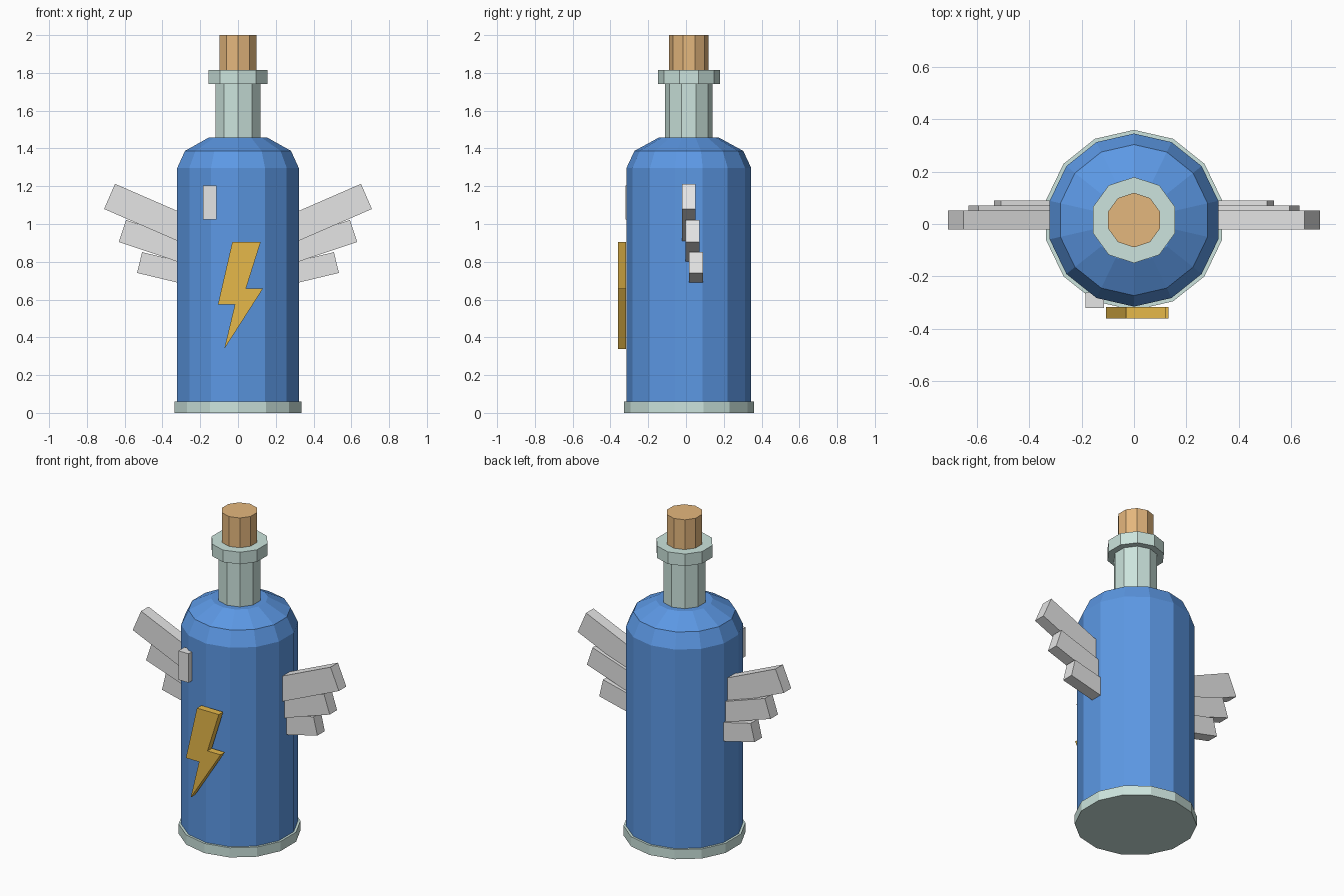
import bpy, bmesh, math
from mathutils import Matrix, Vector

if "Cube" in bpy.data.objects:
    bpy.data.objects.remove(bpy.data.objects["Cube"])

CY = 0.015  # bottle axis sits slightly behind centre


def srgb(r, g, b):
    f = lambda c: c / 12.92 if c <= 0.04045 else ((c + 0.055) / 1.055) ** 2.4
    return tuple(f(v / 255) for v in (r, g, b)) + (1.0,)


def material(name, rgb):
    m = bpy.data.materials.new(name)
    m.diffuse_color = srgb(*rgb)
    m.use_nodes = True
    m.node_tree.nodes["Principled BSDF"].inputs["Base Color"].default_value = m.diffuse_color
    return m


blue = material("blue liquid", (92, 152, 228))
glass = material("pale glass", (204, 228, 221))
cork_brown = material("cork brown", (228, 183, 125))
gold = material("gold", (230, 184, 74))
white = material("feather white", (229, 229, 229))


def finish(name, bm, mat):
    bmesh.ops.recalc_face_normals(bm, faces=bm.faces)
    me = bpy.data.meshes.new(name)
    bm.to_mesh(me)
    bm.free()
    me.materials.append(mat)
    ob = bpy.data.objects.new(name, me)
    bpy.context.collection.objects.link(ob)
    return ob


def lathe(name, profile, sides, mat):
    """Capped faceted turning from (radius, z) points, with a corner facing front."""
    bm = bmesh.new()
    rings = []
    for r, z in profile:
        rings.append([bm.verts.new((r * math.sin(2 * math.pi * i / sides),
                                    CY - r * math.cos(2 * math.pi * i / sides), z))
                      for i in range(sides)])
    for a, b in zip(rings, rings[1:]):
        for i in range(sides):
            j = (i + 1) % sides
            bm.faces.new((a[i], a[j], b[j], b[i]))
    bm.faces.new(rings[0])
    bm.faces.new(rings[-1])
    return finish(name, bm, mat)


def box(name, size, matrix, mat):
    bm = bmesh.new()
    bmesh.ops.create_cube(bm, size=1, matrix=matrix @ Matrix.Diagonal((*size, 1)))
    return finish(name, bm, mat)


# Bottle, from base to cork
lathe("base_ring", [(0.344, 0), (0.344, 0.06)], 14, glass)
lathe("bottle_body", [(0.33, 0.05), (0.33, 1.297), (0.288, 1.387), (0.16, 1.457)], 14, blue)
lathe("neck", [(0.125, 1.44), (0.125, 1.745)], 10, glass)
lathe("lip", [(0.164, 1.74), (0.164, 1.815)], 10, glass)
lathe("cork", [(0.104, 1.80), (0.104, 2.0)], 10, cork_brown)

# Lightning bolt plate on the front
bolt = [(-0.03, 0.905), (0.12, 0.905), (0.042, 0.658), (0.132, 0.658),
        (-0.073, 0.338), (-0.016, 0.575), (-0.106, 0.575)]
bm = bmesh.new()
face = bm.faces.new([bm.verts.new((x, -0.36, z)) for x, z in bolt])
ext = bmesh.ops.extrude_face_region(bm, geom=[face])
bmesh.ops.translate(bm, vec=(0, 0.043, 0),
                    verts=[v for v in ext["geom"] if isinstance(v, bmesh.types.BMVert)])
finish("lightning_bolt", bm, gold)

# Glint block on the front
box("glint", (0.07, 0.06, 0.18), Matrix.Translation((-0.15, -0.291, 1.115)), white)

# Wings: tip x, tip z, y centre, width, upward angle, length
feathers = [(0.68, 1.146, 0.015, 0.145, 23.5, 0.45),
            (0.612, 0.963, 0.035, 0.123, 18.5, 0.37),
            (0.521, 0.796, 0.053, 0.113, 13.5, 0.27)]
for side, label in ((1, "right"), (-1, "left")):
    for n, (x, z, y, w, deg, length) in enumerate(feathers, 1):
        a = math.radians(deg)
        mid = Vector((side * (x - math.cos(a) * length / 2), y, z - math.sin(a) * length / 2))
        m = Matrix.Translation(mid) @ Matrix.Rotation(-side * a, 4, 'Y')
        box(f"{label}_feather_{n}", (length, 0.073, w), m, white)
